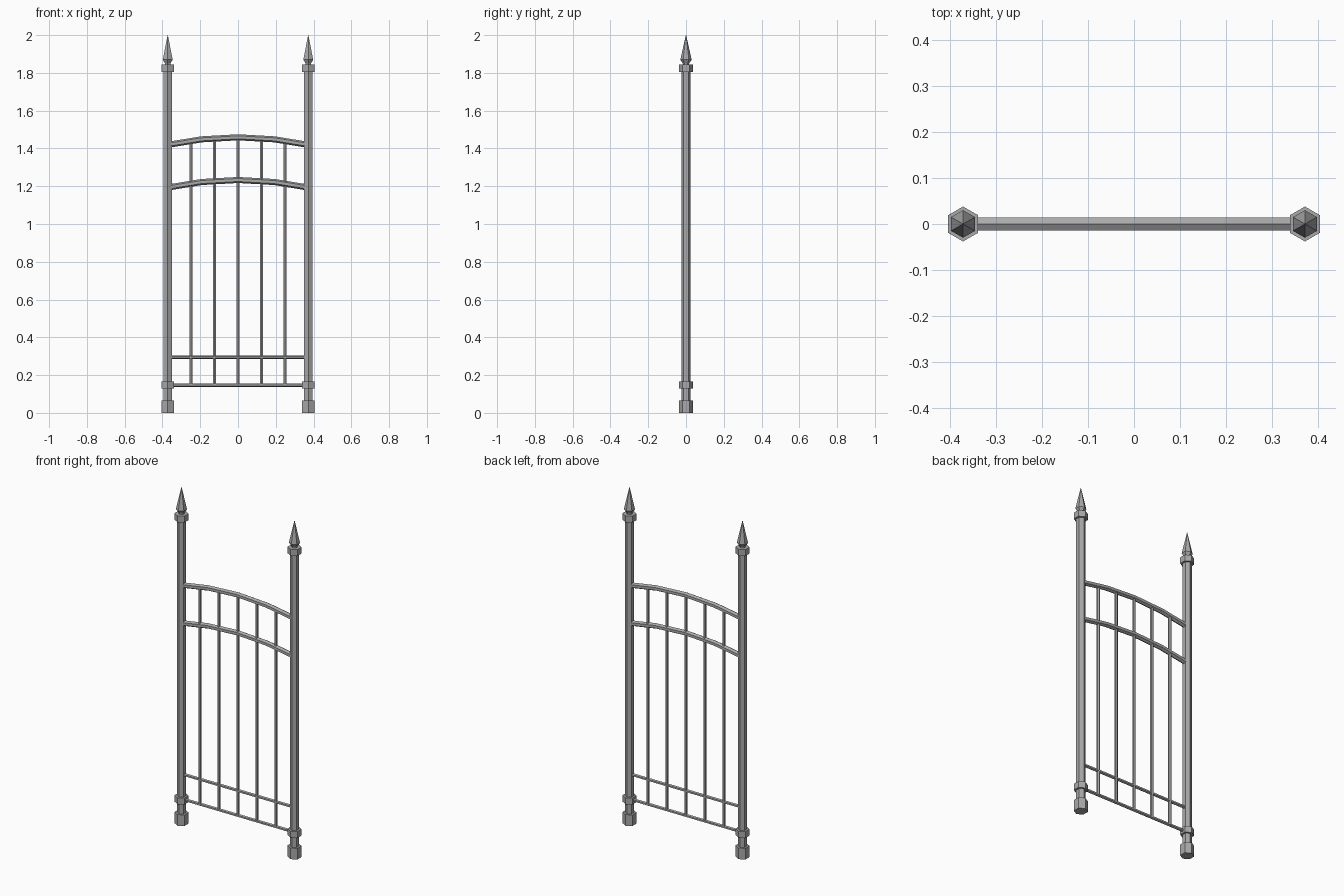
import bpy, bmesh, math
from mathutils import Vector

if "Cube" in bpy.data.objects:
    bpy.data.objects.remove(bpy.data.objects["Cube"], do_unlink=True)

iron = bpy.data.materials.new("grey_iron")
iron.use_nodes = True
GREY = (0.4, 0.4, 0.4, 1)
iron.diffuse_color = GREY
iron.node_tree.nodes["Principled BSDF"].inputs["Base Color"].default_value = GREY

SIDES = 6
POST_X = 0.372


def hex_sweep(name, points, radii):
    """Sweep a hexagon along points in the x-z plane, one radius per point."""
    bm = bmesh.new()
    pts = [Vector((x, 0, z)) for x, z in points]
    across = Vector((0, 1, 0))
    upright = abs(pts[-1].z - pts[0].z) > abs(pts[-1].x - pts[0].x)
    rings = []
    for i, p in enumerate(pts):
        along = (pts[min(i + 1, len(pts) - 1)] - pts[max(i - 1, 0)]).normalized()
        side = across.cross(along)
        # Corners point along y on uprights and along z on rails
        u, v = (across, side) if upright else (side, across)
        ring = []
        for k in range(SIDES):
            a = math.tau * k / SIDES
            ring.append(bm.verts.new(p + radii[i] * (u * math.cos(a) + v * math.sin(a))))
        rings.append(ring)
    for low, high in zip(rings, rings[1:]):
        for k in range(SIDES):
            n = (k + 1) % SIDES
            bm.faces.new((low[k], low[n], high[n], high[k]))
    bm.faces.new(rings[0])
    bm.faces.new(rings[-1])
    bmesh.ops.remove_doubles(bm, verts=bm.verts, dist=1e-5)
    bmesh.ops.recalc_face_normals(bm, faces=bm.faces)
    mesh = bpy.data.meshes.new(name)
    bm.to_mesh(mesh)
    bm.free()
    mesh.materials.append(iron)
    obj = bpy.data.objects.new(name, mesh)
    bpy.context.collection.objects.link(obj)
    return obj


def upright(name, x, profile):
    return hex_sweep(name, [(x, z) for z, r in profile], [r for z, r in profile])


def arch_height(x, crown):
    return crown - 0.04 * (x / POST_X) ** 2


# Posts with foot, collars and spear finial
for side, x in (("left", POST_X), ("right", -POST_X)):
    upright(side + "_post", x, [(0.03, 0.025), (1.83, 0.025)])
    for part, bottom, top in (("foot", 0, 0.066), ("lower_collar", 0.128, 0.166),
                              ("upper_collar", 1.806, 1.844)):
        upright(side + "_" + part, x, [(bottom, 0.038), (top, 0.038)])
    upright(side + "_finial", x, [(1.83, 0.017), (1.85, 0.017), (1.87, 0.03), (2.0, 0.001)])

# Arched rails
for name, crown in (("upper_arch_rail", 1.459), ("lower_arch_rail", 1.233)):
    xs = [POST_X * t for t in (-1, -0.52, 0, 0.52, 1)]
    hex_sweep(name, [(x, arch_height(x, crown)) for x in xs], [0.016] * len(xs))

# Straight lower rails
for name, z in (("bottom_rail", 0.147), ("middle_rail", 0.295)):
    hex_sweep(name, [(-POST_X, z), (POST_X, z)], [0.0095] * 2)

# Vertical bars reaching up to the top arch
for i in range(-2, 3):
    x = i * 0.125
    upright("bar_%d" % (i + 3), x, [(0.147, 0.009), (arch_height(x, 1.459), 0.009)])
